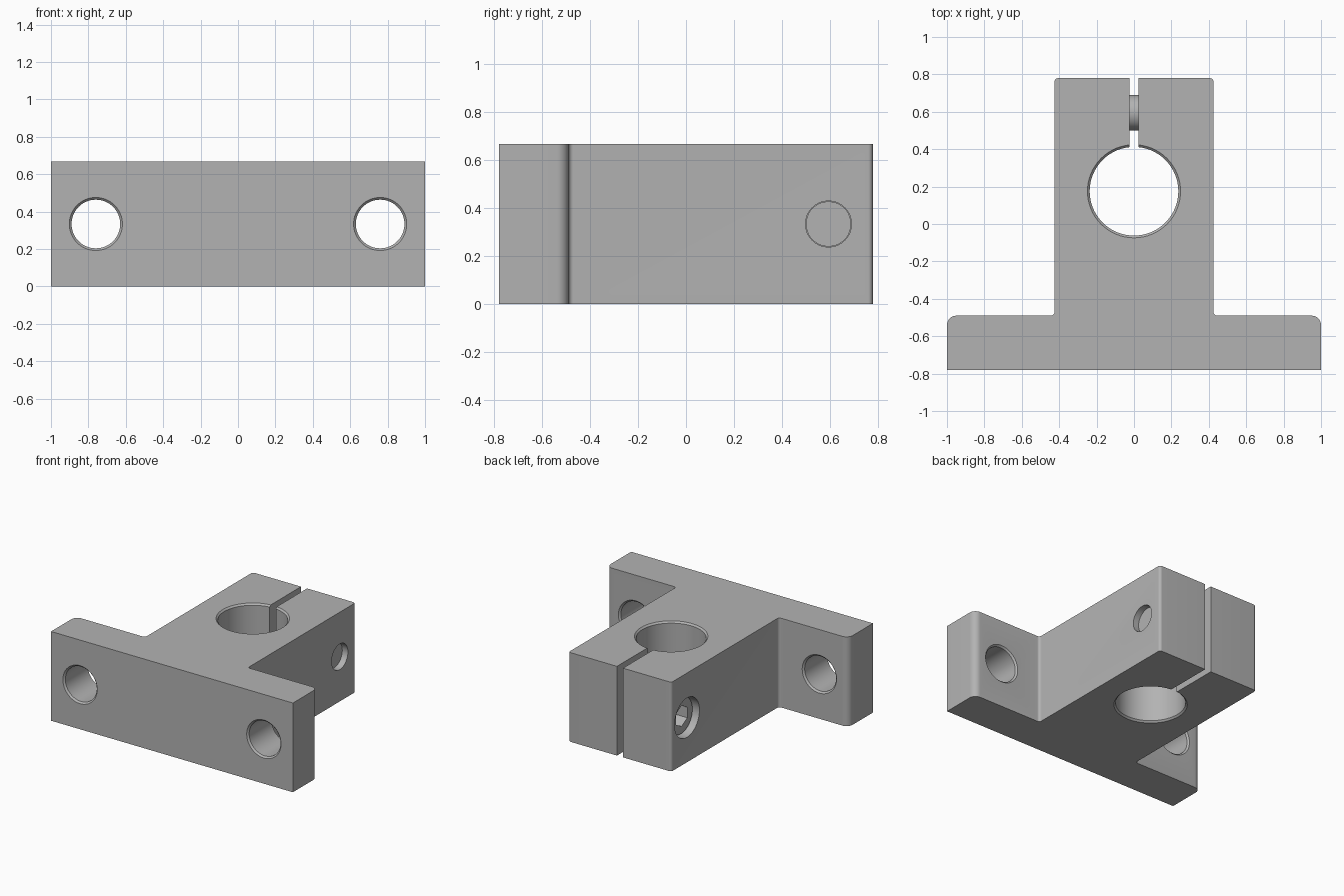
import bpy, bmesh, math
from mathutils import Matrix

H, HALF, BACK = 0.667, 0.425, 0.78       # height, block half width, half depth
MID = H / 2
BORE_Y, SCREW_Y, HOLE_X = 0.175, 0.595, 0.76

cube = bpy.data.objects.get("Cube")
if cube:
    bpy.data.objects.remove(cube, do_unlink=True)

grey = bpy.data.materials.new("machined grey")
grey.use_nodes = True
grey.diffuse_color = (0.45, 0.45, 0.45, 1)
grey.node_tree.nodes["Principled BSDF"].inputs["Base Color"].default_value = (0.45, 0.45, 0.45, 1)


def add_object(name, bm):
    bmesh.ops.recalc_face_normals(bm, faces=bm.faces)
    mesh = bpy.data.meshes.new(name)
    bm.to_mesh(mesh)
    bm.free()
    mesh.materials.append(grey)
    obj = bpy.data.objects.new(name, mesh)
    bpy.context.collection.objects.link(obj)
    return obj


def lathe(name, profile, axis, center, sides=64):
    """Closed turned solid from (position along axis, radius) points."""
    bm = bmesh.new()
    rings = []
    for along, r in profile:
        rings.append([bm.verts.new((r * math.cos(2 * math.pi * i / sides),
                                    r * math.sin(2 * math.pi * i / sides), along))
                      for i in range(sides)])
    for a, b in zip(rings, rings[1:]):
        for i in range(sides):
            j = (i + 1) % sides
            bm.faces.new((a[i], a[j], b[j], b[i]))
    bm.faces.new(rings[0][::-1])
    bm.faces.new(rings[-1])
    turn = {"x": Matrix.Rotation(math.pi / 2, 4, "Y"),
            "y": Matrix.Rotation(-math.pi / 2, 4, "X"),
            "z": Matrix.Identity(4)}[axis]
    bm.transform(Matrix.Translation(center) @ turn)
    return add_object(name, bm)


def chamfered_hole(name, lo, hi, r, axis, center, c=0.012):
    """Cutter for a through hole with a chamfer at both mouths."""
    e = 0.02
    profile = [(lo - e, r + c + e), (lo + c, r), (hi - c, r), (hi + e, r + c + e)]
    return lathe(name, profile, axis, center)


def box(name, size, center):
    bm = bmesh.new()
    bmesh.ops.create_cube(bm, size=1)
    bm.transform(Matrix.Translation(center) @ Matrix.Diagonal((*size, 1)))
    return add_object(name, bm)


def cut(obj, cutters):
    bpy.context.view_layer.objects.active = obj
    for cutter in cutters:
        mod = obj.modifiers.new("cut", "BOOLEAN")
        mod.operation, mod.solver, mod.object = "DIFFERENCE", "EXACT", cutter
        cutter.hide_render = True
        bpy.ops.object.modifier_apply(modifier=mod.name)
        bpy.data.objects.remove(cutter, do_unlink=True)


def smooth(obj):
    bpy.ops.object.select_all(action="DESELECT")
    obj.select_set(True)
    bpy.context.view_layer.objects.active = obj
    bpy.ops.object.shade_smooth_by_angle(angle=math.radians(30))


# T-shaped body: extruded outline with rounded upright edges
FLANGE = -0.49
half = [(1, -BACK), (1, FLANGE), (HALF, FLANGE), (HALF, BACK)]
outline = half + [(-x, y) for x, y in reversed(half)]
bm = bmesh.new()
base = bm.faces.new([bm.verts.new((x, y, 0)) for x, y in outline])
top = bmesh.ops.extrude_face_region(bm, geom=[base])["geom"]
bmesh.ops.translate(bm, vec=(0, 0, H), verts=[v for v in top if isinstance(v, bmesh.types.BMVert)])


def round_edges(test, radius):
    edges = [e for e in bm.edges
             if abs(e.verts[0].co.z - e.verts[1].co.z) > 0.1 and test(e.verts[0].co)]
    bmesh.ops.bevel(bm, geom=edges, offset=radius, segments=8, profile=0.5, affect="EDGES")


round_edges(lambda p: abs(p.x) < 0.5, 0.02)
round_edges(lambda p: abs(p.x) > 0.99 and p.y > -0.6, 0.05)
body = add_object("clamp_body", bm)

# Shaft bore, clamp slot, mounting holes and stepped screw hole
RECESS = 0.045
cutters = [chamfered_hole("bore_cutter", 0, H, 0.237, "z", (0, BORE_Y, 0)),
           box("slot_cutter", (0.05, 0.6, 1), (0, 0.6, MID))]
cutters += [chamfered_hole("mount_cutter", -BACK, FLANGE, 0.13, "y", (s * HOLE_X, 0, MID))
            for s in (-1, 1)]
cutters.append(lathe("screw_hole_cutter",
                     [(-0.5, 0.147), (-0.225, 0.147), (-0.225, 0.096), (0.5, 0.096)],
                     "x", (0, SCREW_Y, MID)))
cut(body, cutters)
smooth(body)

# Recessed socket-head clamp screw
head = -HALF + RECESS
screw = lathe("clamp_screw",
              [(head, 0.125), (head + 0.004, 0.134), (head + 0.015, 0.14), (-0.226, 0.14),
               (-0.226, 0.094), (HALF - RECESS, 0.094)], "x", (0, SCREW_Y, MID))
cut(screw, [lathe("socket_cutter", [(head - 0.05, 0.078), (head + 0.09, 0.078)],
                  "x", (0, SCREW_Y, MID), sides=6)])
smooth(screw)
